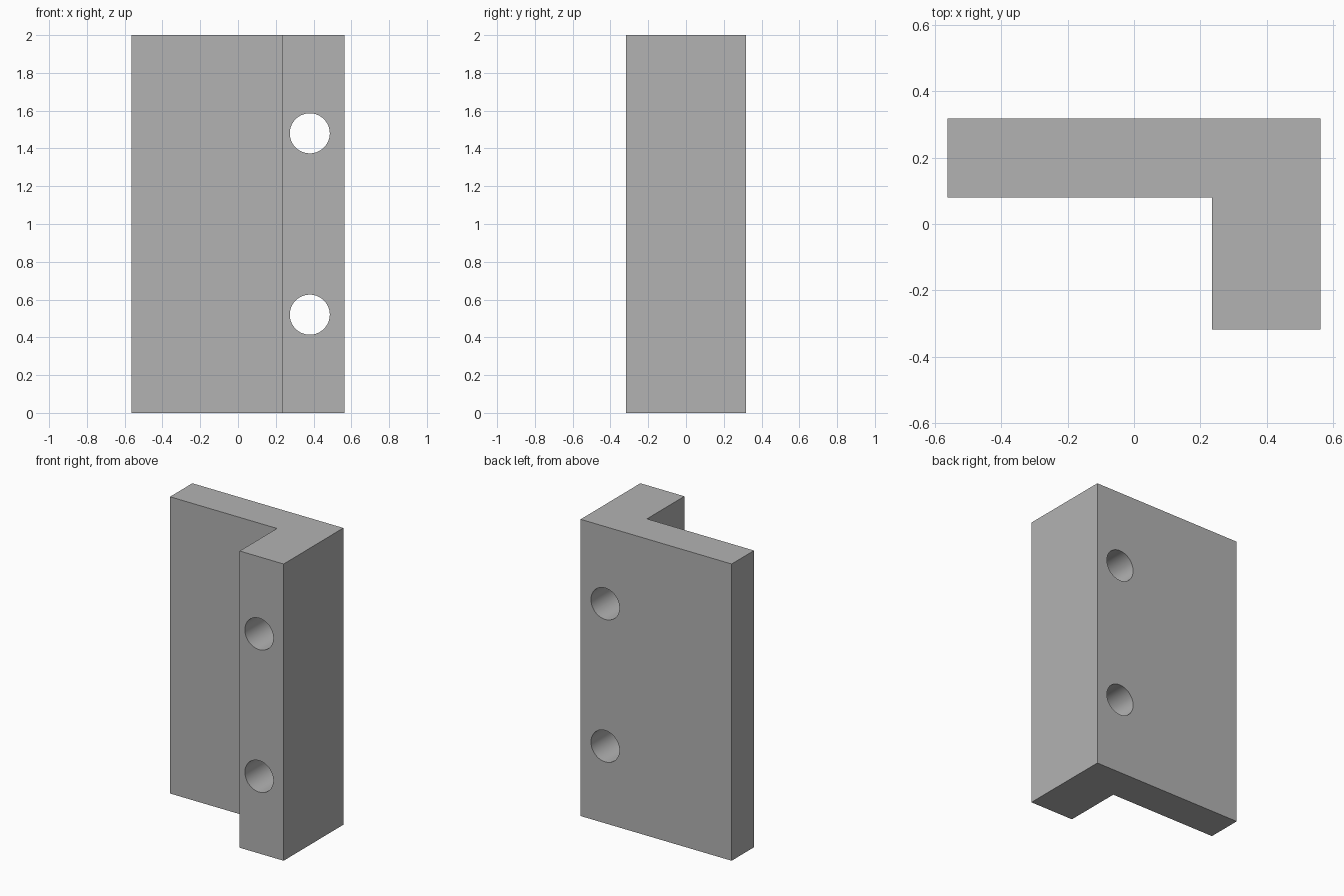
import bpy
import bmesh
import math

if "Cube" in bpy.data.objects:
    bpy.data.objects.remove(bpy.data.objects["Cube"], do_unlink=True)

HEIGHT = 2.0
HOLE_X, HOLE_RADIUS = 0.38, 0.106
HOLE_HEIGHTS = (0.52, 1.48)

# Plain grey material
grey = bpy.data.materials.new("plain_grey")
grey.use_nodes = True
colour = (0.45, 0.45, 0.45, 1.0)
grey.diffuse_color = colour
grey.node_tree.nodes["Principled BSDF"].inputs["Base Color"].default_value = colour

# L-shaped profile extruded upwards
profile = [(-0.563, 0.08), (0.235, 0.08), (0.235, -0.318),
           (0.563, -0.318), (0.563, 0.318), (-0.563, 0.318)]
bm = bmesh.new()
base = bm.faces.new([bm.verts.new((x, y, 0)) for x, y in profile])
top = bmesh.ops.extrude_face_region(bm, geom=[base])["geom"]
bmesh.ops.translate(bm, vec=(0, 0, HEIGHT),
                    verts=[v for v in top if isinstance(v, bmesh.types.BMVert)])
bmesh.ops.recalc_face_normals(bm, faces=bm.faces)
mesh = bpy.data.meshes.new("angle_bracket")
bm.to_mesh(mesh)
bm.free()
mesh.materials.append(grey)
bracket = bpy.data.objects.new("angle_bracket", mesh)
bpy.context.collection.objects.link(bracket)


def drill_hole(z):
    """Cut a round hole from front to back through the thick leg."""
    bpy.ops.mesh.primitive_cylinder_add(vertices=64, radius=HOLE_RADIUS, depth=1,
                                        location=(HOLE_X, 0, z),
                                        rotation=(math.pi / 2, 0, 0))
    cutter = bpy.context.object
    cutter.name = "hole_cutter"
    cutter.data.materials.append(grey)
    cut = bracket.modifiers.new("bolt_hole", 'BOOLEAN')
    cut.operation = 'DIFFERENCE'
    cut.solver = 'EXACT'
    cut.object = cutter
    bpy.ops.object.select_all(action='DESELECT')
    bracket.select_set(True)
    bpy.context.view_layer.objects.active = bracket
    bpy.ops.object.modifier_apply(modifier=cut.name)
    bpy.data.objects.remove(cutter, do_unlink=True)


# Bolt holes
for z in HOLE_HEIGHTS:
    drill_hole(z)

# Smooth hole walls, sharp edges elsewhere
bpy.ops.object.shade_smooth_by_angle(angle=math.radians(30))
